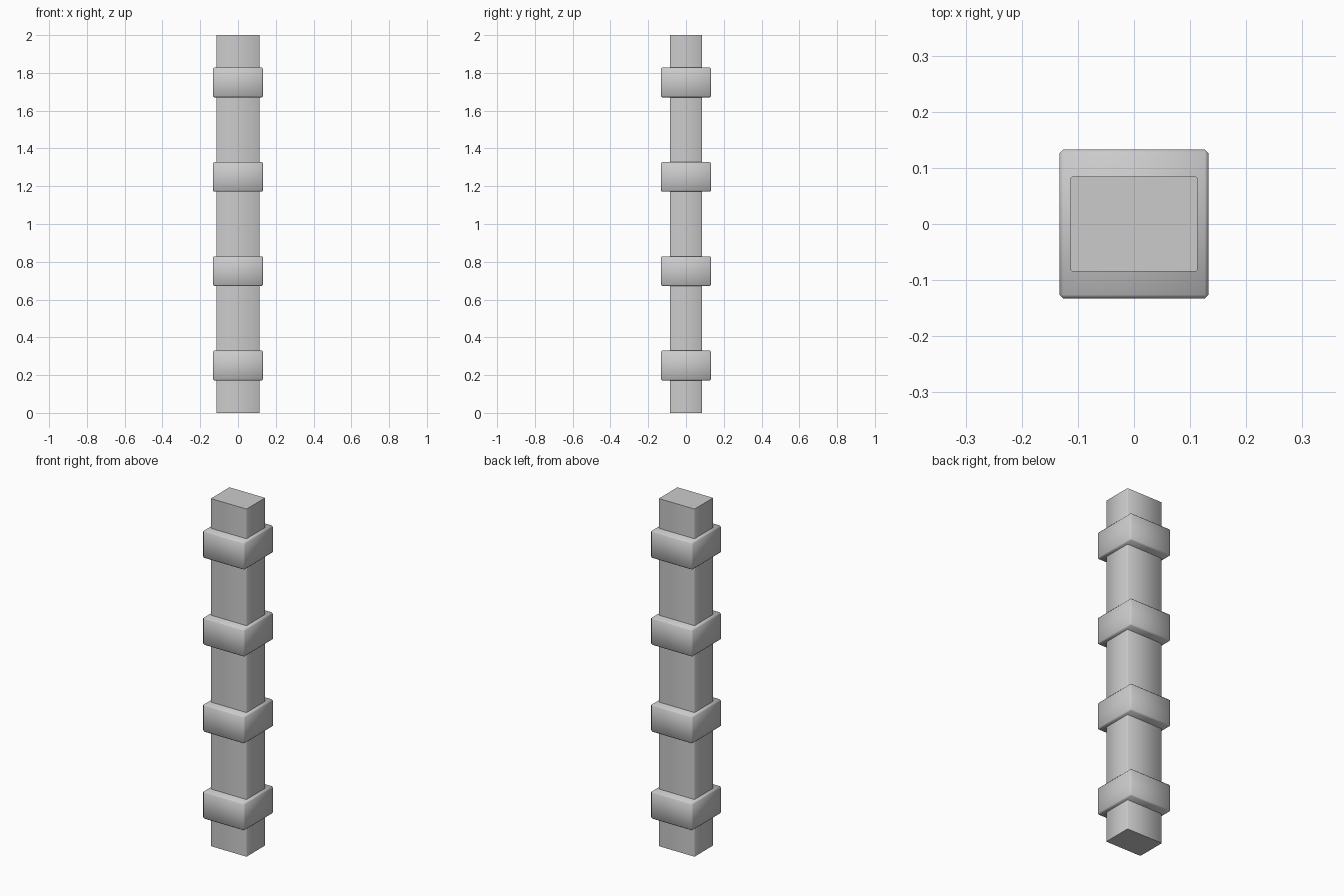
import bpy, bmesh

if "Cube" in bpy.data.objects:
    bpy.data.objects.remove(bpy.data.objects["Cube"])


def bevelled_box(name, size, z, bevel, vertical_only=False):
    """Box centred on the z axis with softly shaded chamfered edges."""
    bm = bmesh.new()
    bmesh.ops.create_cube(bm, size=1)
    bmesh.ops.scale(bm, vec=size, verts=bm.verts)
    edges = [e for e in bm.edges if not vertical_only
             or abs(e.verts[0].co.z - e.verts[1].co.z) > 0.01]
    bmesh.ops.bevel(bm, geom=edges, offset=bevel, segments=1,
                    affect='EDGES', profile=0.5)
    # Round shading over the chamfers, flat end caps on the post
    for f in bm.faces:
        f.smooth = not (vertical_only and abs(f.normal.z) > 0.9)
    if vertical_only:
        for e in bm.edges:
            if abs(e.verts[0].co.z - e.verts[1].co.z) < 0.01:
                e.smooth = False
    mesh = bpy.data.meshes.new(name)
    bm.to_mesh(mesh)
    bm.free()
    obj = bpy.data.objects.new(name, mesh)
    obj.location.z = z
    bpy.context.collection.objects.link(obj)
    return obj


# Tall rectangular post
bevelled_box("post", (0.227, 0.169, 2.0), 1.0, 0.003, vertical_only=True)

# Four evenly spaced square bands
for i in range(4):
    bevelled_box(f"band_{i + 1}", (0.266, 0.266, 0.158), 0.25 + 0.5 * i, 0.007)
